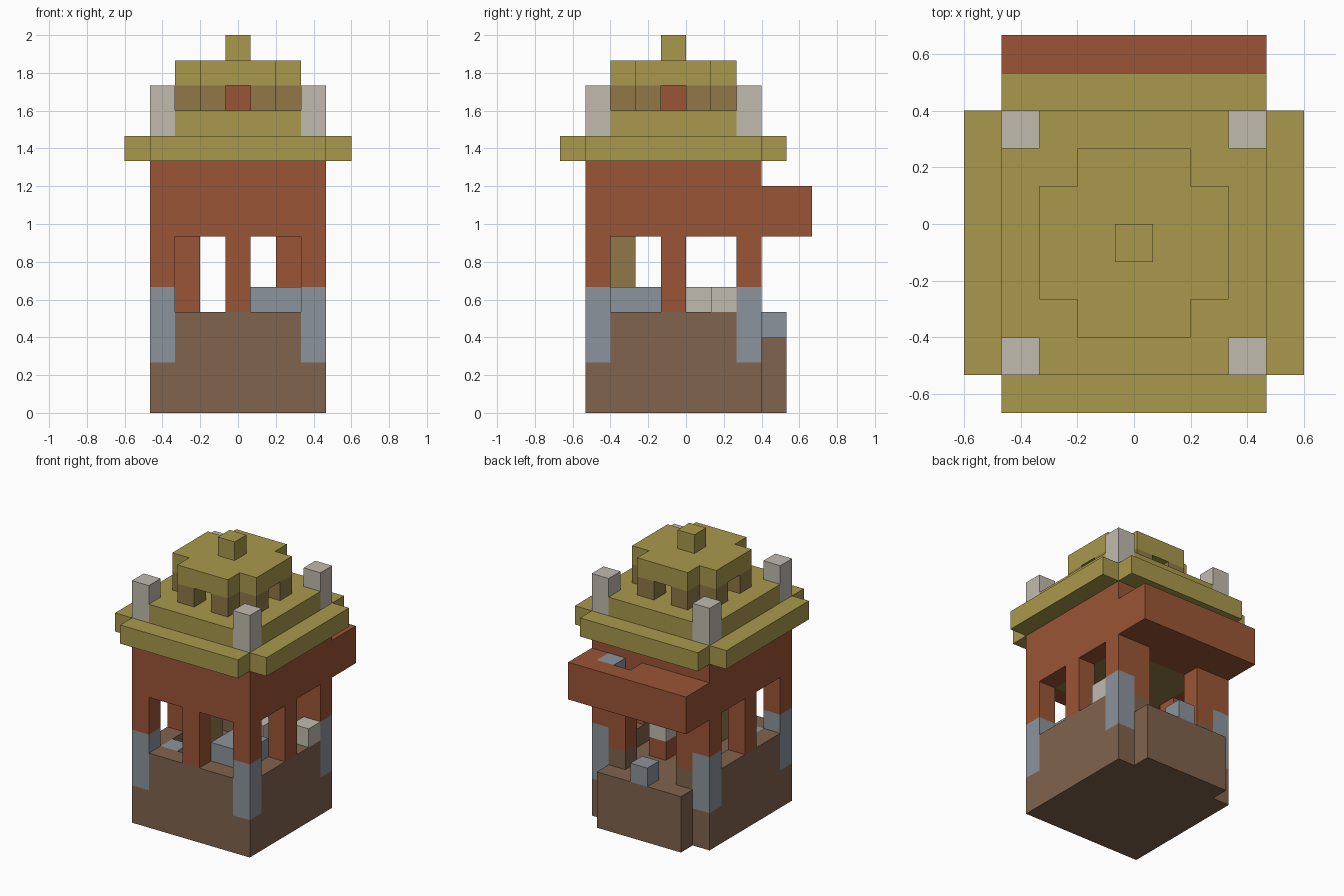
import bpy, bmesh
from mathutils import Vector

if "Cube" in bpy.data.objects:
    bpy.data.objects.remove(bpy.data.objects["Cube"], do_unlink=True)

UNIT = 2 / 15                       # one block
ORIGIN = Vector((4.5, 5, 0))        # block coordinates of the centre


def material(name, hex_colour):
    rgb = [int(hex_colour[i:i + 2], 16) / 255 for i in (0, 2, 4)]
    lin = [c / 12.92 if c < 0.04045 else ((c + 0.055) / 1.055) ** 2.4 for c in rgb]
    mat = bpy.data.materials.new(name)
    mat.use_nodes = True
    mat.diffuse_color = (*lin, 1)
    bsdf = mat.node_tree.nodes["Principled BSDF"]
    bsdf.inputs["Base Color"].default_value = (*lin, 1)
    bsdf.inputs["Roughness"].default_value = 0.9
    return mat


BROWN = material("earth_brown", "80634D")
RED = material("red_clay", "9A5535")
SLATE = material("slate_grey", "8C949C")
PALE = material("pale_stone", "C0BBAF")
OLIVE = material("olive_thatch", "A9994C")
GOLD = material("golden_brown", "907848")

cells = {}      # block position -> part name
parts = {}      # part name -> material


def blocks(box):
    x0, x1, y0, y1, z0, z1 = box
    return [(x, y, z) for x in range(x0, x1) for y in range(y0, y1) for z in range(z0, z1)]


def part(name, mat, *boxes, mirror=""):
    """Fill boxes (x0, x1, y0, y1, z0, z1), optionally mirrored in x and y."""
    parts[name] = mat
    for box in boxes:
        for x, y, z in blocks(box):
            for px in {x, 8 - x} if "x" in mirror else {x}:
                for py in {y, 8 - y} if "y" in mirror else {y}:
                    cells[px, py, z] = name


def carve(*boxes):
    for box in boxes:
        for pos in blocks(box):
            cells.pop(pos, None)


# Base with sunken floor, open doorway and back step
part("base", BROWN, (1, 8, 1, 8, 0, 4))
carve((2, 7, 2, 7, 3, 4), (3, 6, 7, 8, 3, 4))
part("back_step", BROWN, (2, 7, 8, 9, 0, 3))
part("step_stone", SLATE, (4, 5, 8, 9, 3, 4))

# Posts between the openings
part("corner_stones", SLATE, (1, 2, 1, 2, 2, 5), mirror="xy")
part("corner_posts", RED, (1, 2, 1, 2, 5, 7), mirror="xy")
part("front_post", RED, (4, 5, 1, 2, 4, 7))
part("side_posts", RED, (1, 2, 4, 5, 4, 7), mirror="x")
part("door_jambs", RED, (2, 3, 7, 8, 4, 7), mirror="x")

# Upper walls, ceiling and the ledge over the door
part("upper_walls", RED, (1, 8, 1, 8, 7, 10))
part("ceiling", GOLD, (2, 7, 2, 7, 7, 8))
part("door_ledge", RED, (1, 8, 8, 10, 7, 9))
carve((5, 6, 8, 9, 8, 9))
part("ledge_stone", SLATE, (6, 7, 8, 9, 8, 9))

# Furniture inside
part("bench", SLATE, (5, 7, 2, 4, 3, 5))
part("floor_stone", SLATE, (2, 3, 2, 3, 3, 4))
part("inner_pillar", GOLD, (4, 5, 2, 3, 3, 7))
part("pedestal", RED, (5, 6, 5, 6, 3, 4))
part("pedestal_top", PALE, (5, 6, 5, 6, 4, 5))
part("sill_block", PALE, (7, 8, 6, 7, 4, 5))

# Roof tiers, pinnacles and lantern
part("eaves", OLIVE, (0, 9, 1, 8, 10, 11), (1, 8, 0, 9, 10, 11))
part("roof_tier", OLIVE, (1, 8, 1, 8, 11, 12))
part("pinnacles", PALE, (1, 2, 1, 2, 11, 13), mirror="xy")
part("lantern_posts", GOLD, (3, 4, 2, 3, 12, 13), (2, 3, 3, 4, 12, 13), mirror="xy")
part("lantern_core", RED, (4, 5, 4, 5, 12, 13))
part("lantern_roof", OLIVE, (2, 7, 3, 6, 13, 14), (3, 6, 2, 7, 13, 14))
part("roof_knob", OLIVE, (4, 5, 4, 5, 14, 15))


def build(name, mat):
    """Make one mesh from the exposed sides of a part's blocks."""
    bm = bmesh.new()
    for pos in [p for p, owner in cells.items() if owner == name]:
        centre = Vector(pos) + Vector((0.5, 0.5, 0.5)) - ORIGIN
        for axis in range(3):
            for sign in (-1, 1):
                n = Vector((0, 0, 0))
                n[axis] = sign
                if tuple(int(a + b) for a, b in zip(pos, n)) in cells:
                    continue
                u = Vector((0, 0, 0))
                u[(axis + 1) % 3] = 1
                v = n.cross(u)
                corners = [n + u + v, n - u + v, n - u - v, n + u - v]
                bm.faces.new([bm.verts.new((centre + c / 2) * UNIT) for c in corners])
    bmesh.ops.remove_doubles(bm, verts=bm.verts, dist=0.001)
    bmesh.ops.dissolve_limit(bm, angle_limit=0.01, verts=bm.verts, edges=bm.edges)
    mesh = bpy.data.meshes.new(name)
    bm.to_mesh(mesh)
    bm.free()
    mesh.materials.append(mat)
    bpy.context.collection.objects.link(bpy.data.objects.new(name, mesh))


for part_name, part_mat in parts.items():
    build(part_name, part_mat)
